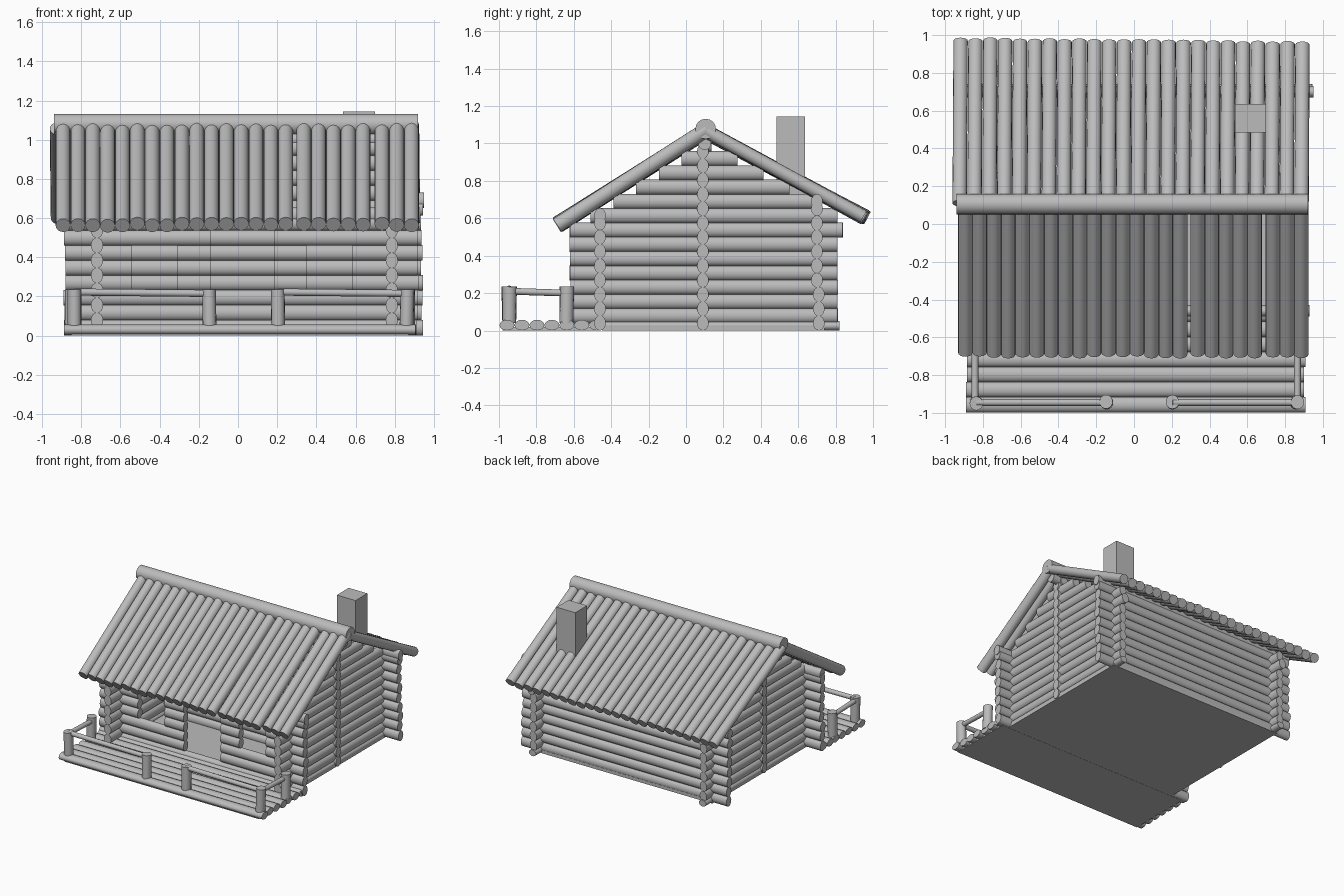
import bpy, bmesh, random
from mathutils import Vector, Matrix

random.seed(4)
if "Cube" in bpy.data.objects:
    bpy.data.objects.remove(bpy.data.objects["Cube"])

grey = bpy.data.materials.new("plain_grey")
grey.use_nodes = True
tone = (0.5, 0.5, 0.5, 1)
grey.diffuse_color = tone
grey.node_tree.nodes["Principled BSDF"].inputs["Base Color"].default_value = tone


def finish(name, bm):
    mesh = bpy.data.meshes.new(name)
    bm.to_mesh(mesh)
    bm.free()
    obj = bpy.data.objects.new(name, mesh)
    bpy.context.collection.objects.link(obj)
    mesh.materials.append(grey)
    bpy.ops.object.select_all(action="DESELECT")
    obj.select_set(True)
    bpy.context.view_layer.objects.active = obj
    bpy.ops.object.shade_smooth_by_angle(angle=0.7)
    return obj


def add_log(bm, a, b, wide, tall):
    """Oval log from a to b."""
    a, b = Vector(a), Vector(b)
    d = (b - a).normalized()
    ref = Vector((0, 0, 1)) if abs(d.z) < 0.9 else Vector((0, 1, 0))
    side = ref.cross(d).normalized()
    up = d.cross(side)
    m = Matrix((side * wide, up * tall, b - a)).transposed().to_4x4()
    m.translation = (a + b) / 2
    bmesh.ops.create_cone(bm, cap_ends=True, segments=16, radius1=1,
                          radius2=1, depth=1, matrix=m)


def logs(name, items):
    bm = bmesh.new()
    for item in items:
        add_log(bm, *item)
    return finish(name, bm)


def box(name, lo, hi):
    lo, hi = Vector(lo), Vector(hi)
    bm = bmesh.new()
    m = Matrix.Translation((lo + hi) / 2) @ Matrix.Diagonal((*(hi - lo), 1))
    bmesh.ops.create_cube(bm, size=1, matrix=m)
    finish(name, bm)


def wob(s=0.006):
    return random.uniform(-s, s)


PITCH, WIDE, TALL = 0.0765, 0.031, 0.04
FRONT, MID, BACK = -0.46, 0.09, 0.70
LEFT, RIGHT = 0.785, -0.72


def row(k):
    return 0.04 + PITCH * k


def x_log(y, z, x0, x1):
    return ((x0, y, z), (x1, y, z), WIDE, TALL)


# Floors
box("cabin_floor", (-0.75, -0.45, 0), (0.815, 0.74, 0.025))
box("porch_base", (-0.85, -0.98, 0), (0.87, -0.465, 0.02))

# Front wall with door and two window openings
front = []
for k in range(8):
    ends = [-0.885 + wob(), 0.92 + wob()]
    if 3 <= k <= 5:
        cuts = [-0.545, -0.31, -0.14, 0.185, 0.35, 0.585]
    elif 1 <= k <= 6:
        cuts = [-0.14, 0.185]
    else:
        cuts = []
    stops = [ends[0]] + cuts + [ends[1]]
    front += [x_log(FRONT, row(k), p, q) for p, q in zip(stops[::2], stops[1::2])]
front.append(x_log(FRONT, 0.615, -0.885, 0.93))
logs("front_wall", front)

# Back wall and inner partition
back = [x_log(BACK + 0.01 * (k < 3), row(k), -0.88 + wob(), 0.94 + wob())
        for k in range(9)]
back.append(x_log(BACK, 0.69, -0.88, 0.95))
logs("back_wall", back)
logs("partition_wall", [x_log(MID, row(k), -0.76, 0.825) for k in range(13)])

# Side walls, shortened under the roof to make gables
for name, x in (("left_wall", LEFT), ("right_wall", RIGHT)):
    side = [((x, -0.43, 0.025), (x, 0.82, 0.025), WIDE, 0.025)]
    for k in range(13):
        z = row(k + 0.5)
        y0 = max(-0.62 + wob(0.003), (z - 0.5) / 0.63 - 0.69)
        y1 = min((0.84 if 0.48 < z < 0.6 else 0.81) + wob(0.003),
                 0.965 - (z - 0.54) / 0.55)
        if y1 > y0:
            side.append(((x, y0, z), (x, y1, z), WIDE, TALL))
    logs(name, side)

# Roof slopes and ridge
front_roof, back_roof = [], []
for i in range(24):
    x = -0.893 + 0.0758 * i + 0.016 * (i > 15) + 0.02 * (i > 20)
    front_roof.append(((x, 0.11, 1.07 + wob()), (x, -0.685 + wob(), 0.565 + wob()),
                       0.038, 0.04))
    x = -0.918 + 0.0787 * i
    back_roof.append(((x - 0.005, 0.11, 1.06 + wob()),
                      (x, 0.97 - 0.0009 * i + wob(0.003), 0.605 + wob()),
                      0.038, 0.036))
logs("front_roof", front_roof)
logs("back_roof", back_roof)
logs("ridge_log", [((-0.94, 0.105, 1.078), (0.92, 0.105, 1.078), 0.055, 0.054)])
logs("ridge_beam", [((-0.88, 0.1, 1.0), (0.88, 0.1, 1.0), 0.035, 0.035)])

# Chimney
box("chimney", (0.535, 0.485, 0.7), (0.7, 0.635, 1.143))

# Porch deck
logs("porch_deck", [((-0.885 + wob(), -0.957 + 0.08 * i, 0.029),
                     (0.903 + wob(), -0.957 + 0.08 * i, 0.029), 0.04, 0.028)
                    for i in range(7)])

# Railing with an open entry in the middle
POST_Y, INNER_Y = -0.945, -0.64
spots = [(x, POST_Y) for x in (-0.835, -0.145, 0.205, 0.86)]
spots += [(x, INNER_Y) for x in (-0.85, 0.87)]
logs("railing_posts", [((x, y, 0.04), (x + wob(), y + wob(), 0.235), 0.035, 0.037)
                       for x, y in spots])
rails = [((p, POST_Y, 0.222), (q, POST_Y, 0.215), 0.018, 0.018)
         for p, q in ((-0.835, -0.145), (0.205, 0.86))]
rails += [((x, POST_Y, 0.21), (x, INNER_Y, 0.2), 0.018, 0.018)
          for x in (-0.842, 0.865)]
logs("railing_rails", rails)
